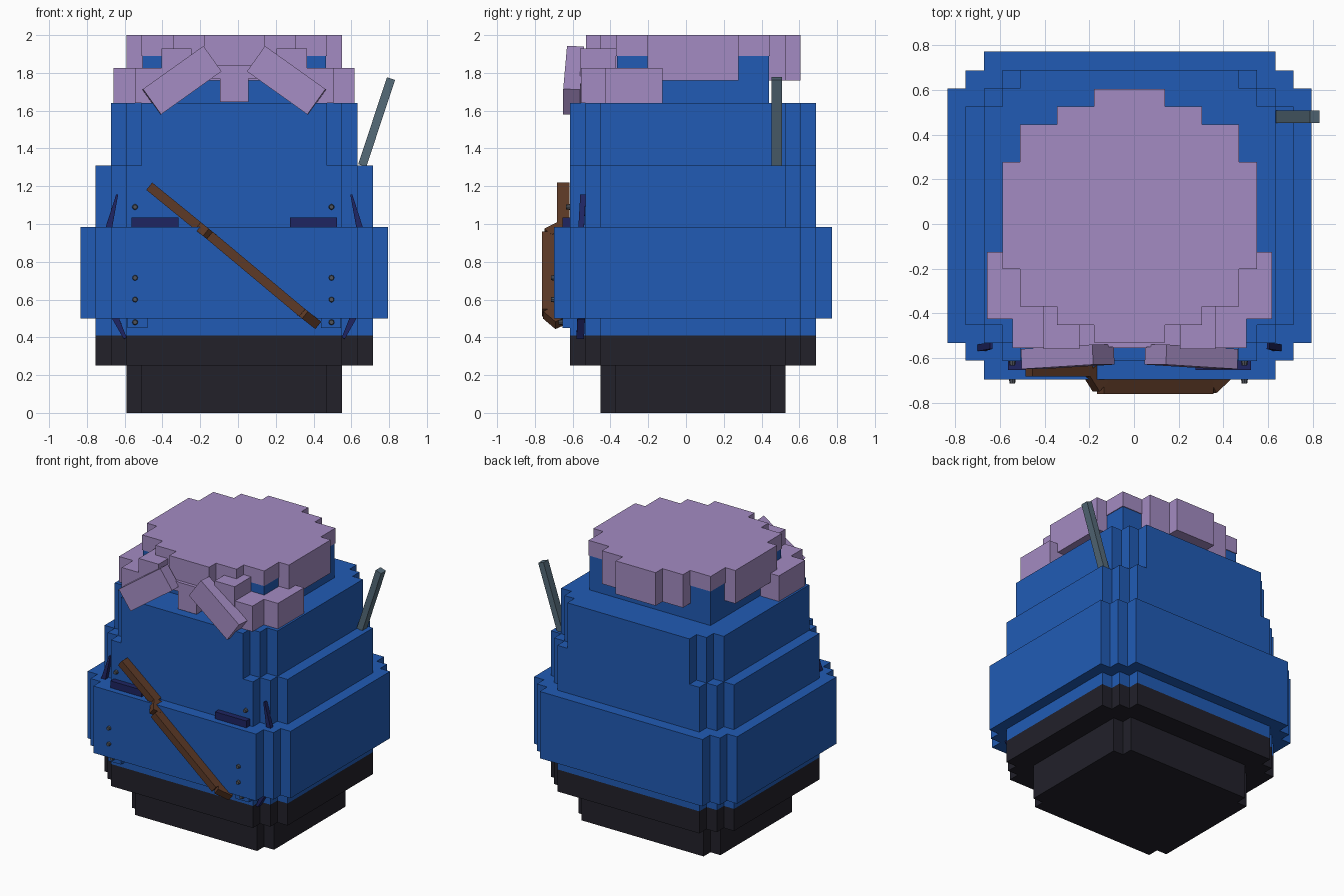
import bpy, bmesh, math
from mathutils import Vector, Matrix

if "Cube" in bpy.data.objects:
    bpy.data.objects.remove(bpy.data.objects["Cube"])

CX, CY = -0.02, 0.0375  # centre of the stepped body


def mat(name, col):
    m = bpy.data.materials.new(name)
    m.diffuse_color = (*col, 1)
    m.use_nodes = True
    m.node_tree.nodes["Principled BSDF"].inputs["Base Color"].default_value = m.diffuse_color
    return m


BLUE = mat("blue", (0.015, 0.105, 0.46))
BLACK = mat("near black", (0.016, 0.015, 0.023))
LILAC = mat("lilac", (0.37, 0.26, 0.54))
BROWN = mat("brown", (0.11, 0.042, 0.02))
SLATE = mat("slate", (0.09, 0.145, 0.19))
NAVY = mat("navy", (0.013, 0.018, 0.12))
GREY = mat("stud grey", (0.08, 0.09, 0.11))


def finish(name, bm, material):
    bmesh.ops.recalc_face_normals(bm, faces=bm.faces[:])
    me = bpy.data.meshes.new(name)
    bm.to_mesh(me)
    bm.free()
    me.materials.append(material)
    ob = bpy.data.objects.new(name, me)
    bpy.context.collection.objects.link(ob)
    return ob


def stepped(name, steps, z0, z1, material):
    """Prism with stepped corners; steps are (half x, half y), wide to narrow."""
    q = []
    for i, (hx, hy) in enumerate(steps):
        if i:
            q.append((hx, steps[i - 1][1]))
        else:
            pass
        q.append((hx, hy))
    # one quarter from the right side to the back, then its reflections
    pts = q + [(-x, y) for x, y in reversed(q)]
    pts += [(-x, -y) for x, y in pts]
    bm = bmesh.new()
    f = bm.faces.new([bm.verts.new((CX + x, CY + y, z0)) for x, y in pts])
    ext = bmesh.ops.extrude_face_region(bm, geom=[f], use_keep_orig=True)
    bmesh.ops.translate(bm, vec=(0, 0, z1 - z0),
                        verts=[v for v in ext["geom"] if isinstance(v, bmesh.types.BMVert)])
    return finish(name, bm, material)


def box(name, lo, hi, material):
    lo, hi = Vector(lo), Vector(hi)
    bm = bmesh.new()
    bmesh.ops.create_cube(bm, size=1, matrix=Matrix.Translation((lo + hi) / 2)
                          @ Matrix.Diagonal((*(hi - lo), 1)))
    return finish(name, bm, material)


def beam(name, a, b, width, depth, material, taper=1.0):
    """Bar from a to b; depth is measured towards the front."""
    a, b = Vector(a), Vector(b)
    d = (b - a).normalized()
    side = d.cross(Vector((0, 1, 0))).normalized()
    fwd = side.cross(d).normalized()
    rot = Matrix((d, side, fwd)).transposed().to_4x4()
    bm = bmesh.new()
    bmesh.ops.create_cube(bm, size=1, matrix=Matrix.Diagonal(((b - a).length, width, depth, 1)))
    for v in bm.verts:
        if v.co.x > 0:
            v.co.y *= taper
    bmesh.ops.transform(bm, matrix=Matrix.Translation((a + b) / 2) @ rot, verts=bm.verts[:])
    return finish(name, bm, material)


def pair(name, lo, hi, material):
    """Box and its mirror image; x is measured from the body centre."""
    box(name + "_right", (CX + lo[0], *lo[1:]), (CX + hi[0], *hi[1:]), material)
    box(name + "_left", (CX - hi[0], *lo[1:]), (CX - lo[0], *hi[1:]), material)


# body layers
body = [(0.735, 0.49), (0.653, 0.57), (0.57, 0.652)]
stepped("base", [(0.57, 0.41), (0.49, 0.49)], 0, 0.25, BLACK)
stepped("lower_body", body, 0.25, 0.41, BLACK)
stepped("middle_body", body, 0.41, 1.31, BLUE)
stepped("belly_band", [(0.815, 0.57), (0.735, 0.65), (0.653, 0.735)], 0.5, 0.985, BLUE)
stepped("upper_body", [(0.653, 0.49), (0.57, 0.57), (0.49, 0.652)], 1.31, 1.64, BLUE)
stepped("head_top", [(0.485, 0.403)], 1.64, 1.89, BLUE)

# hair cap with hanging sides
stepped("hair_cap", [(0.57, 0.24), (0.49, 0.408), (0.325, 0.49), (0.16, 0.568)], 1.89, 2.0, LILAC)
pair("hair_side", (0.47, CY - 0.24, 1.76), (0.57, CY + 0.24, 1.89), LILAC)
stepped("hair_ends", [(0.325, 0.49), (0.16, 0.568)], 1.76, 1.89, LILAC)

# hair tufts along the front
pair("side_tuft", (0.49, -0.425, 1.64), (0.638, -0.125, 1.825), LILAC)
pair("low_tuft", (0.38, -0.555, 1.64), (0.525, -0.37, 1.825), LILAC)
pair("high_tuft", (0.225, -0.56, 1.76), (0.385, -0.37, 1.93), LILAC)
pair("inner_tuft", (0.075, -0.55, 1.77), (0.24, -0.42, 1.84), LILAC)
box("centre_tuft", (-0.095, -0.555, 1.645), (0.055, -0.43, 1.84), LILAC)

# slanted brows
for s, side in ((1, "right"), (-1, "left")):
    c = Vector((CX + s * 0.277, -0.595, 1.76))
    h = Vector((s * 0.16, -0.01, -0.114))
    beam("brow_" + side, c - h, c + h, 0.165, 0.09, LILAC)

# slanted rod at the back corner
beam("back_rod", (0.658, 0.48, 1.31), (0.81, 0.48, 1.77), 0.045, 0.055, SLATE)

# diagonal strap following the front steps
path = [(-0.47, -0.65, 1.20), (-0.2, -0.65, 0.98), (-0.15, -0.73, 0.94),
        (0.34, -0.73, 0.53), (0.41, -0.665, 0.475)]
for i in range(4):
    beam(f"strap_{i + 1}", path[i], path[i + 1], 0.05, 0.065, BROWN)

# shoulder straps emerging above and below the band
pair("strap_top", (0.295, -0.655, 0.975), (0.545, -0.6, 1.035), NAVY)
pair("strap_bottom", (0.46, -0.655, 0.45), (0.565, -0.6, 0.505), BLUE)
for s, side in ((1, "right"), (-1, "left")):
    beam("upper_sliver_" + side, (CX + s * 0.665, -0.555, 0.975),
         (CX + s * 0.62, -0.545, 1.155), 0.035, 0.03, NAVY, 0.3)
    beam("lower_sliver_" + side, (CX + s * 0.63, -0.555, 0.505),
         (CX + s * 0.577, -0.56, 0.395), 0.035, 0.04, NAVY, 0.5)

# small studs
for s in (1, -1):
    for z, y in ((1.09, -0.62), (0.715, -0.7), (0.6, -0.7), (0.48, -0.66)):
        bm = bmesh.new()
        bmesh.ops.create_cone(bm, cap_ends=True, segments=8, radius1=0.017, radius2=0.012, depth=0.03,
                              matrix=Matrix.Translation((CX - 0.005 + s * 0.52, y, z))
                              @ Matrix.Rotation(math.pi / 2, 4, "X"))
        finish("stud", bm, GREY)
